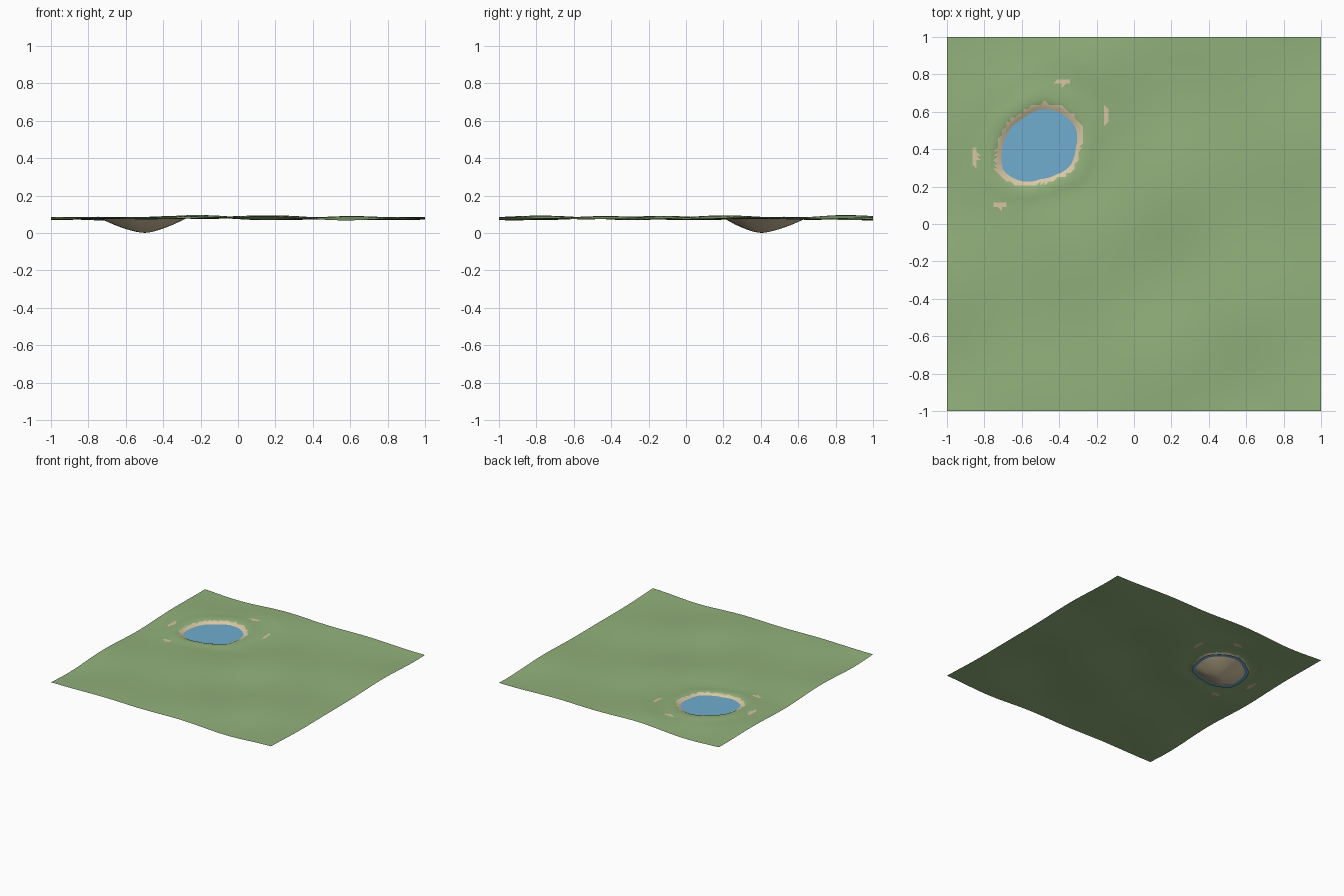
import bpy, bmesh, math, random

if "Cube" in bpy.data.objects:
    bpy.data.objects.remove(bpy.data.objects["Cube"])

CX, CY = -0.5, 0.4          # pond centre
BASE, WATER_Z = 0.08, 0.065
SHORE = [.214, .253, .255, .245, .217, .226, .235, .265, .228, .184, .182, .208]  # radius every 30 deg
PATCHES = [(-.85, .36, .02, .05), (-.72, .10, .035, .018),
           (-.38, .76, .04, .018), (-.15, .58, .015, .045)]  # stray sand: x, y, rx, ry
N = 88                      # ground cells per side


def material(name, colour):
    m = bpy.data.materials.new(name)
    m.diffuse_color = (*colour, 1)
    m.use_nodes = True
    m.node_tree.nodes["Principled BSDF"].inputs["Base Color"].default_value = m.diffuse_color
    return m


def shore_radius(a):
    k = (a % math.tau) / math.tau * len(SHORE)
    i = int(k)
    f = k - i
    return SHORE[i % 12] * (1 - f) + SHORE[(i + 1) % 12] * f


def shore_t(x, y):
    dx, dy = x - CX, y - CY
    return math.hypot(dx, dy) / shore_radius(math.atan2(dy, dx))


random.seed(4)
WAVES = [(random.uniform(2, 9), random.uniform(-9, 9), random.uniform(0, 6.28)) for _ in range(8)]


def height(x, y):
    t = shore_t(x, y)
    roll = sum(math.sin(a * x + b * y + c) for a, b, c in WAVES) * 0.0021
    roll *= min(1, max(0, (t - 0.8) / 1.2))
    rim = 0.004 * math.exp(-((t - 1.2) / 0.2) ** 2)
    bowl = 0.08 * max(0, 1 - t ** 1.5)
    return BASE + roll + rim - bowl


def finish(bm, name, mats):
    me = bpy.data.meshes.new(name)
    bm.to_mesh(me)
    bm.free()
    for m in mats:
        me.materials.append(m)
    ob = bpy.data.objects.new(name, me)
    bpy.context.collection.objects.link(ob)
    return ob


# Rolling ground with pond bowl and sandy shore
bm = bmesh.new()
bmesh.ops.create_grid(bm, x_segments=N, y_segments=N, size=1)
for v in bm.verts:
    v.co.z = height(v.co.x, v.co.y)
bmesh.ops.triangulate(bm, faces=bm.faces[:])
for f in bm.faces:
    c = f.calc_center_median()
    stray = any(((c.x - x) / rx) ** 2 + ((c.y - y) / ry) ** 2 < 1 for x, y, rx, ry in PATCHES)
    f.material_index = 1 if stray or shore_t(c.x, c.y) < 1 else 0
    f.smooth = True
finish(bm, "ground", [material("grass", (.29, .44, .20)), material("sand", (.68, .57, .37))])

# Flat water sheet tucked just under the shore
bm = bmesh.new()
ring = []
for i in range(36):
    a = math.tau * i / 36
    r = shore_radius(a)
    ring.append(bm.verts.new((CX + r * math.cos(a), CY + r * math.sin(a), WATER_Z)))
bm.faces.new(ring)
finish(bm, "water", [material("pond_water", (.16, .42, .62))])
